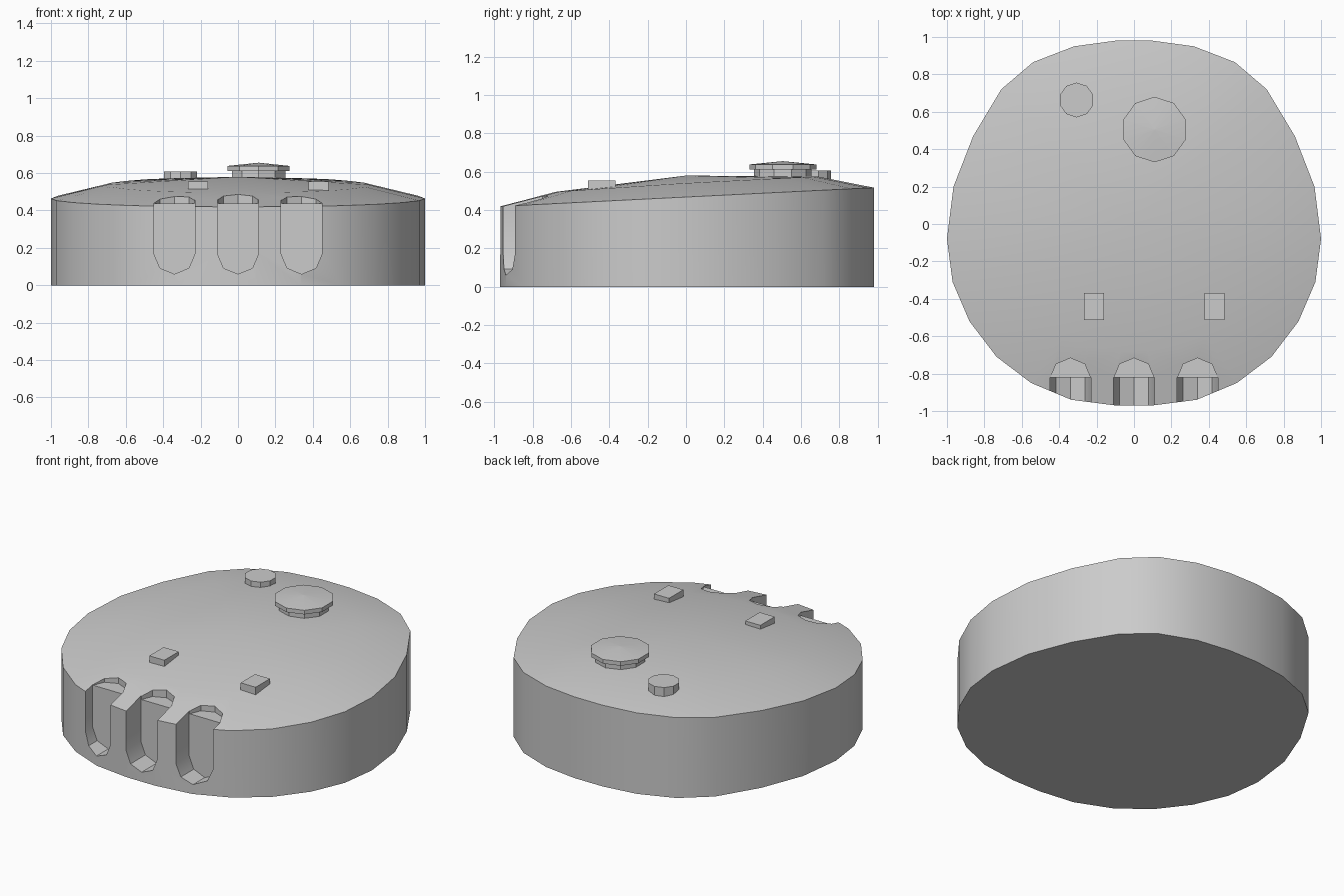
import bpy, bmesh
from math import sin, cos, pi

if "Cube" in bpy.data.objects:
    bpy.data.objects.remove(bpy.data.objects["Cube"])


def make(name, bm, angle=None):
    bmesh.ops.recalc_face_normals(bm, faces=bm.faces[:])
    me = bpy.data.meshes.new(name)
    bm.to_mesh(me)
    bm.free()
    ob = bpy.data.objects.new(name, me)
    bpy.context.collection.objects.link(ob)
    return ob


def bridge(bm, a, b):
    n = len(a)
    for i in range(n):
        bm.faces.new((a[i], a[(i + 1) % n], b[(i + 1) % n], b[i]))


def loft(bm, rings):
    """Closed solid through a list of equal-length point rings."""
    vs = [[bm.verts.new(p) for p in r] for r in rings]
    for a, b in zip(vs, vs[1:]):
        bridge(bm, a, b)
    bm.faces.new(vs[0])
    bm.faces.new(vs[-1])


def select_only(ob):
    bpy.ops.object.select_all(action='DESELECT')
    ob.select_set(True)
    bpy.context.view_layer.objects.active = ob


# Body: mirrored rounded outline, sloping rim and shallow dome
half = [(.1, .98), (.32, .95), (.54, .865), (.71, .72), (.86, .47), (.965, .2),
        (1, -.08), (.97, -.31), (.88, -.52), (.735, -.71), (.55, -.85),
        (.335, -.94), (.1, -.97)]
outline = half + [(-x, y) for x, y in reversed(half)]
bm = bmesh.new()
bottom = [bm.verts.new((x, y, 0)) for x, y in outline]
rim = [bm.verts.new((x, y, .468 + .05 * y)) for x, y in outline]
inner = [bm.verts.new((.7 * x, .7 * y, .541 + .05 * .7 * y + .012 * (y if y < 0 else 0)))
         for x, y in outline]
top = bm.verts.new((0, 0, .58))
bm.faces.new(bottom)
bridge(bm, bottom, rim)
bridge(bm, rim, inner)
for i in range(len(inner)):
    bm.faces.new((inner[i], inner[(i + 1) % len(inner)], top))
body = make("body", bm)

# Front slots: round-bottomed channels, plus the rounded notch at the top
R = .11
slots, notches = bmesh.new(), bmesh.new()
for cx in (-.34, 0, .34):
    prof = [(cx - R, 1)] + [(cx + R * cos(a), .17 + R * sin(a))
                            for a in [pi + i * pi / 4 for i in range(5)]] + [(cx + R, 1)]
    loft(slots, [[(x, y, z) for x, z in prof] for y in (-1.2, -.82)])
    octagon = [(cx + .109 * cos(i * pi / 4), -.827 + R * sin(i * pi / 4)) for i in range(8)]
    loft(notches, [[(x, y, z) for x, y in octagon] for z in (.437, .9)])
for cutter in (make("slot_cutter", slots), make("notch_cutter", notches)):
    cutter.hide_render = True
    mod = body.modifiers.new("cut", 'BOOLEAN')
    mod.operation, mod.solver, mod.object = 'DIFFERENCE', 'EXACT', cutter
    select_only(body)
    bpy.ops.object.modifier_apply(modifier=mod.name)
    bpy.data.objects.remove(cutter)
select_only(body)
bpy.ops.object.shade_smooth_by_angle(angle=pi / 6)


# Ten-sided knobs from (radius, height) profiles
def knob(name, cx, cy, profile):
    b = bmesh.new()
    loft(b, [[(cx + r * cos(pi / 2 + i * pi / 5), cy + r * sin(pi / 2 + i * pi / 5), z)
              for i in range(10)] for r, z in profile])
    return make(name, b)


big = knob("large_knob", .11, .505, [(.15, .5), (.15, .612), (.175, .612), (.175, .638), (.004, .655)])
select_only(big)
bpy.ops.object.shade_smooth_by_angle(angle=pi / 6)
knob("small_knob", -.307, .663, [(.093, .5), (.093, .607)])

# Two small flat buttons
for i, cx in enumerate((-.213, .43)):
    b = bmesh.new()
    loft(b, [[(cx + sx * .053, -.44 + sy * .072, z)
              for sx, sy in ((-1, -1), (1, -1), (1, 1), (-1, 1))] for z in (.48, .555)])
    make(f"button_{i + 1}", b)
